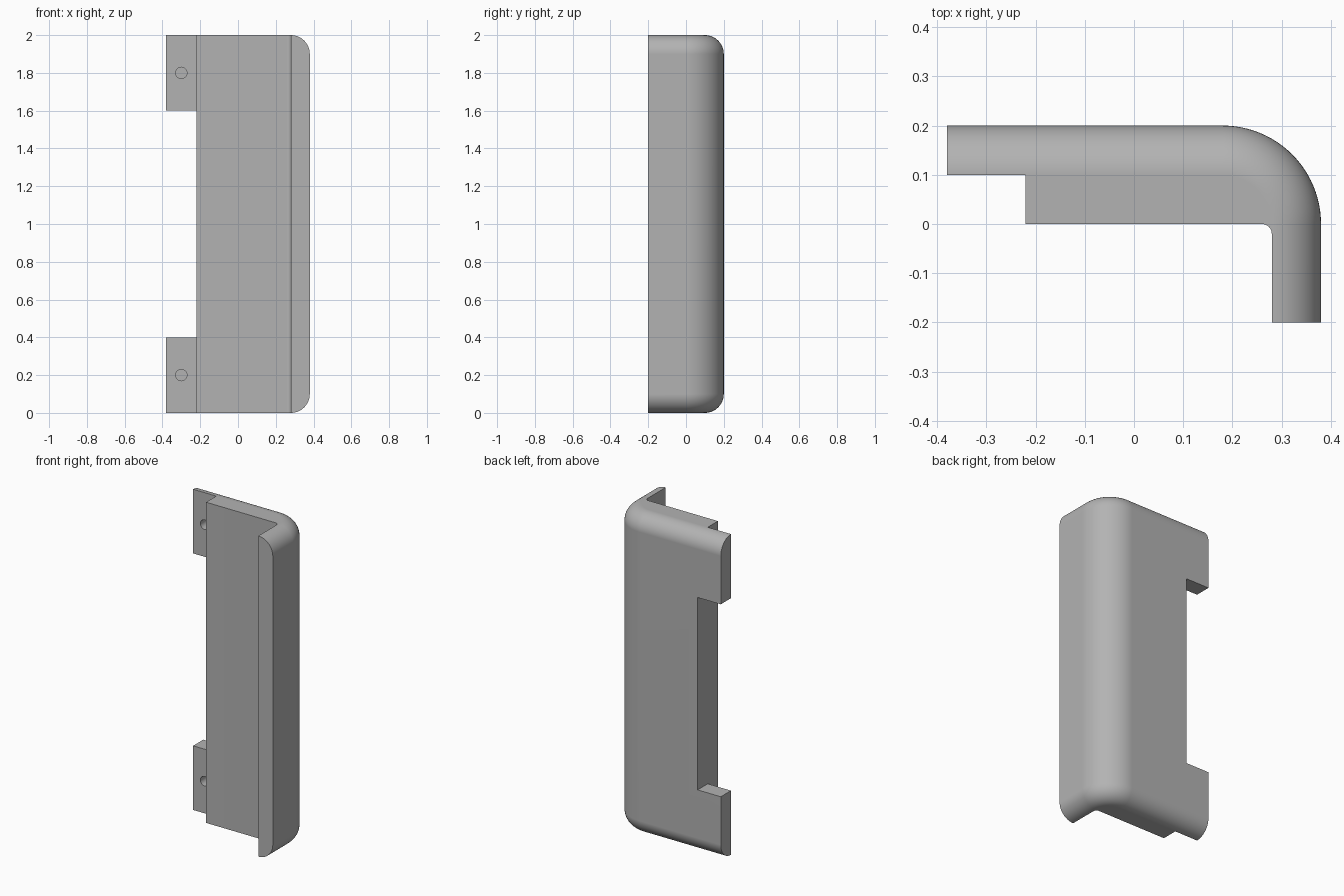
import bpy, bmesh
from math import sin, cos, pi

if "Cube" in bpy.data.objects:
    bpy.data.objects.remove(bpy.data.objects["Cube"], do_unlink=True)

HEIGHT, EDGE, STEPS = 2.0, 0.1, 14

grey = bpy.data.materials.new("plain grey")
grey.use_nodes = True
color = (0.45, 0.45, 0.45, 1)
grey.diffuse_color = color
grey.node_tree.nodes["Principled BSDF"].inputs["Base Color"].default_value = color


def arc(cx, cy, r, a0, a1, n):
    return [(cx + r * cos(a0 + (a1 - a0) * i / n), cy + r * sin(a0 + (a1 - a0) * i / n))
            for i in range(n + 1)]


def section(inset):
    """L-shaped cross-section whose outer wall is moved inward by inset."""
    outer = [(-0.38, 0.2 - inset)] + arc(0.18, 0, 0.2 - inset, pi / 2, 0, 24)
    outer.append((0.38 - inset, -0.2))
    inner = [(0.28, -0.2)] + arc(0.26, -0.02, 0.02, 0, pi / 2, 6)
    return outer + inner + [(-0.22, 0), (-0.22, 0.1), (-0.38, 0.1)]


# Angled cover: stacked sections with rounded outer rims
levels = []
for i in range(STEPS + 1):
    a = pi / 2 * i / STEPS
    levels.append((EDGE * (1 - sin(a)), min(EDGE * (1 - cos(a)), EDGE) ))
# bottom rim: full inset at z = 0, none at z = EDGE
rim = [(z, min(EDGE * (1 - cos(pi / 2 * (STEPS - i) / STEPS)), EDGE - 0.0002))
       for i, (z, _) in enumerate(levels[::-1])]
rim = [(EDGE * (1 - cos(pi / 2 * i / STEPS)),
        min(EDGE * (1 - sin(pi / 2 * i / STEPS)), EDGE - 0.0002)) for i in range(STEPS + 1)]
levels = rim + [(HEIGHT - z, d) for z, d in reversed(rim)]

bm = bmesh.new()
rings = [[bm.verts.new((x, y, z)) for x, y in section(d)] for z, d in levels]
for low, high in zip(rings, rings[1:]):
    for i in range(len(low)):
        j = (i + 1) % len(low)
        bm.faces.new((low[i], low[j], high[j], high[i]))
bm.faces.new(rings[0])
bm.faces.new(rings[-1])
bmesh.ops.recalc_face_normals(bm, faces=bm.faces)
mesh = bpy.data.meshes.new("angled_cover")
bm.to_mesh(mesh)
bm.free()
mesh.materials.append(grey)
cover = bpy.data.objects.new("angled_cover", mesh)
bpy.context.collection.objects.link(cover)


def cut(cutter):
    """Subtract a helper solid from the cover and discard it."""
    cutter.hide_render = True
    cutter.data.materials.append(grey)
    bpy.ops.object.select_all(action="DESELECT")
    cover.select_set(True)
    bpy.context.view_layer.objects.active = cover
    mod = cover.modifiers.new("cut", "BOOLEAN")
    mod.operation, mod.solver, mod.object = "DIFFERENCE", "EXACT", cutter
    bpy.ops.object.modifier_apply(modifier=mod.name)
    bpy.data.objects.remove(cutter, do_unlink=True)


# Opening between the two mounting tabs
bpy.ops.mesh.primitive_cube_add(size=1, location=(-0.42, 0.15, HEIGHT / 2))
opening = bpy.context.object
opening.name = "tab_opening_cutter"
opening.scale = (0.4, 0.4, 1.2)
cut(opening)

# Blind screw holes in the front of the tabs
for z in (0.2, 1.8):
    bpy.ops.mesh.primitive_cylinder_add(vertices=32, radius=0.03, depth=0.16,
                                        location=(-0.3, 0.1, z), rotation=(pi / 2, 0, 0))
    bpy.context.object.name = "screw_hole_cutter"
    cut(bpy.context.object)

# Smooth rounded surfaces, crisp flat faces
cover.select_set(True)
bpy.context.view_layer.objects.active = cover
bpy.ops.object.shade_smooth_by_angle(angle=pi / 6)
weighted = cover.modifiers.new("even_shading", "WEIGHTED_NORMAL")
weighted.keep_sharp = True
